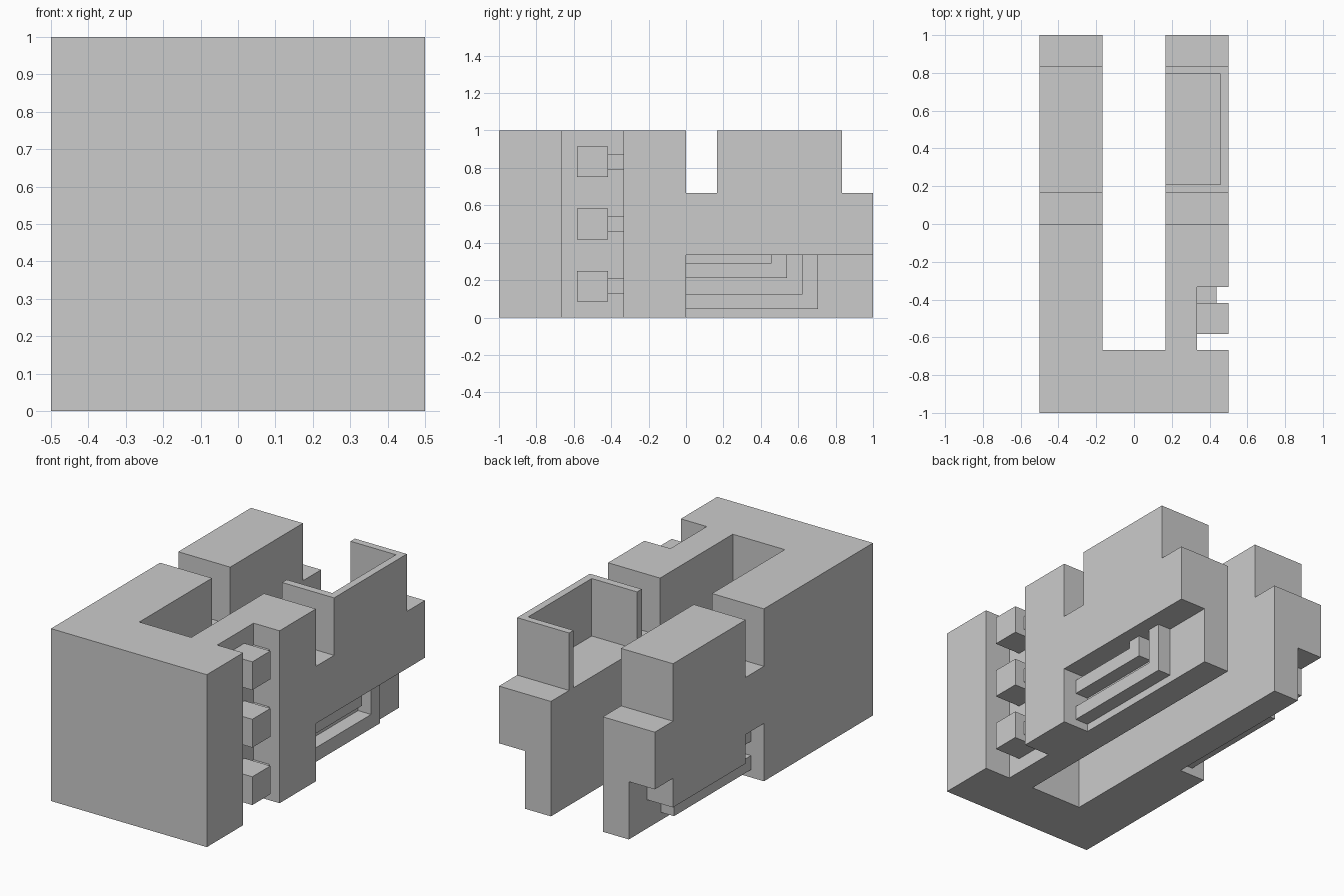
import bpy

if "Cube" in bpy.data.objects:
    bpy.data.objects.remove(bpy.data.objects["Cube"])

E = 0.1               # cutter overshoot past open sides
T = 1 / 3
S = 1 / 6


def box(name, x, y, z):
    """Axis-aligned box from three (min, max) ranges."""
    bpy.ops.mesh.primitive_cube_add(size=1)
    ob = bpy.context.object
    ob.name = name
    for v in ob.data.vertices:
        for i, (lo, hi) in enumerate((x, y, z)):
            v.co[i] = lo if v.co[i] < 0 else hi
    return ob


def boolean(target, other, operation):
    mod = target.modifiers.new("bool", 'BOOLEAN')
    mod.operation = operation
    mod.solver = 'EXACT'
    mod.object = other
    bpy.context.view_layer.objects.active = target
    bpy.ops.object.modifier_apply(modifier=mod.name)
    bpy.data.objects.remove(other)


def cut(target, x, y, z):
    boolean(target, box("cutter", x, y, z), 'DIFFERENCE')


# Main U-shaped body
LEDGE = 0.335
body = box("body", (-0.5, 0.5), (-1, 1), (0, 1))
cut(body, (-S, S), (-2 * T, 1 + E), (-E, 1 + E))             # slot between arms
cut(body, (-1, 1), (0, S), (2 * T, 1 + E))                   # top notch
cut(body, (-1, 1), (5 * S, 1 + E), (2 * T, 1 + E))           # end step
cut(body, (T, 1), (-2 * T, -T), (-E, 1 + E))                 # peg channel
cut(body, (0, 0.458), (0.21, 0.793), (2 * T, 1 + E))         # open tray on right arm
for lo, hi in ((T, 1), (-1, -T)):
    cut(body, (lo, hi), (0, 1 + E), (-E, LEDGE))             # lower side recess

# Pegs with narrow connectors in the right channel
for i in range(3):
    c = S + i * T
    box(f"peg_{i + 1}", (T, 0.5), (-0.583, -0.417), (c - 0.082, c + 0.082))
    box(f"peg_link_{i + 1}", (T, 0.437), (-0.417, -T), (c - 0.041, c + 0.041))

# L-shaped rails in both lower recesses
for side, x in (("right", (T, 0.417)), ("left", (-0.417, -T))):
    for name, z0, z1, y0, y1 in (("inner", 0.21, 0.292, 0.457, 0.54),
                                 ("outer", 0.045, 0.127, 0.624, 0.706)):
        rail = box(f"{side}_{name}_rail", x, (0, y1), (z0, LEDGE))
        cut(rail, (-1, 1), (-E, y0), (z1, 1))

# Tab hanging over the left rails
box("left_tab", (-0.5, -T), (S, 5 * S), (S, LEDGE))
